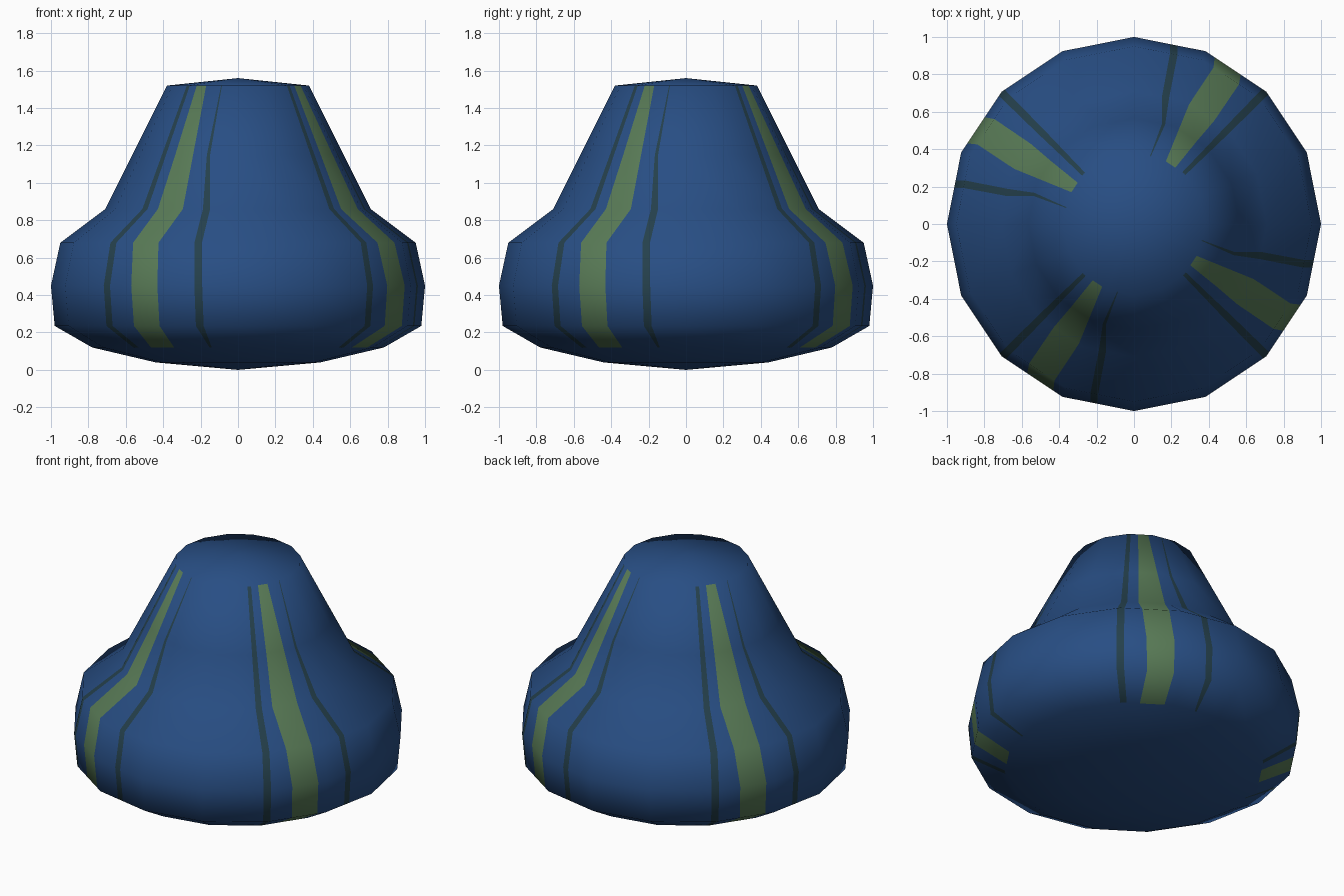
import bpy, bmesh, math
from mathutils import Vector

if "Cube" in bpy.data.objects:
    bpy.data.objects.remove(bpy.data.objects["Cube"])

SIDES = 16
STEP = 2 * math.pi / SIDES

# Profile rings: radius, height, then the stripe edges as fractions of a facet:
# (side line start, end), (broad band start, end), edge line start, edge line end
RINGS = [
    (0.44, 0.04, .47, .51, .17, .66, .92, .05),
    (0.78, 0.12, .47, .51, .17, .66, .92, .05),
    (0.98, 0.235, .49, .60, .14, .57, .93, .05),
    (1.00, 0.45, .50, .61, .15, .58, .93, .05),
    (0.95, 0.68, .53, .64, .20, .64, .93, .05),
    (0.71, 0.86, .55, .69, .10, .68, .92, .06),
    (0.565, 1.15, .69, .77, .13, .65, .92, .06),
    (0.38, 1.52, .59, .62, .20, .61, .91, .06),
]
BOTTOM, TOP = 0.0, 1.56
FIRST_PAINTED, LAST_PAINTED = 1, len(RINGS) - 1


def material(name, color):
    m = bpy.data.materials.new(name)
    m.diffuse_color = (*color, 1)
    m.use_nodes = True
    m.node_tree.nodes["Principled BSDF"].inputs["Base Color"].default_value = m.diffuse_color
    return m


def corner(i, r, z):
    t = i * STEP
    return Vector((-r * math.sin(t), -r * math.cos(t), z))


# Column layout of one quarter: position along facets, colour of strip after it
def columns(ring):
    a, b, c, d, e, f = ring[2:]
    return [(0, 0), (a, 2), (b, 0), (1, 0), (1 + c, 1), (1 + d, 0),
            (1 + e, 2), (2, 2), (2 + f, 0), (3, 0)]


# Averaged slope of the profile at every ring, for smooth shading
outline = [(0, BOTTOM)] + [(r[0], r[1]) for r in RINGS] + [(0, TOP)]
slopes = []
for p, q in zip(outline, outline[1:]):
    slopes.append(Vector((q[1] - p[1], p[0] - q[0])).normalized())

# Faceted body with stripes cut into the flat facets
bm = bmesh.new()
normals = []
grid = []
colours = []
for k, ring in enumerate(RINGS):
    n = (slopes[k] + slopes[k + 1]).normalized()
    if ring[1] == 1.15:
        n = slopes[k]
    row = []
    for quarter in range(4):
        for pos, colour in columns(ring):
            i = int(pos)
            s = pos - i
            g = quarter * 4 + i
            co = corner(g, ring[0], ring[1]).lerp(corner(g + 1, ring[0], ring[1]), s)
            row.append(bm.verts.new(co))
            out = Vector((co.x, co.y, 0)).normalized()
            normals.append(out * n.x + Vector((0, 0, n.y)))
            if k == 0:
                colours.append(colour)
    grid.append(row)

count = len(colours)
for k in range(len(grid) - 1):
    for j in range(count):
        m = (j + 1) % count
        face = bm.faces.new((grid[k][j], grid[k + 1][j], grid[k + 1][m], grid[k][m]))
        if FIRST_PAINTED <= k < LAST_PAINTED:
            face.material_index = colours[j]

# Shallow pointed caps at the bottom and top
for row, z, sign in ((grid[0], BOTTOM, -1), (grid[-1], TOP, 1)):
    tip = bm.verts.new((0, 0, z))
    normals.append(Vector((0, 0, sign)))
    for j in range(count):
        bm.faces.new((row[j], row[(j + 1) % count], tip))

bmesh.ops.recalc_face_normals(bm, faces=bm.faces)
for face in bm.faces:
    face.smooth = True
mesh = bpy.data.meshes.new("striped_body")
bm.to_mesh(mesh)
bm.free()

for name, color in (("deep blue", (0.021, 0.076, 0.23)),
                    ("moss green", (0.098, 0.195, 0.093)),
                    ("dark teal", (0.018, 0.051, 0.072))):
    mesh.materials.append(material(name, color))
mesh.normals_split_custom_set_from_vertices([tuple(n) for n in normals])

body = bpy.data.objects.new("striped_body", mesh)
bpy.context.collection.objects.link(body)
